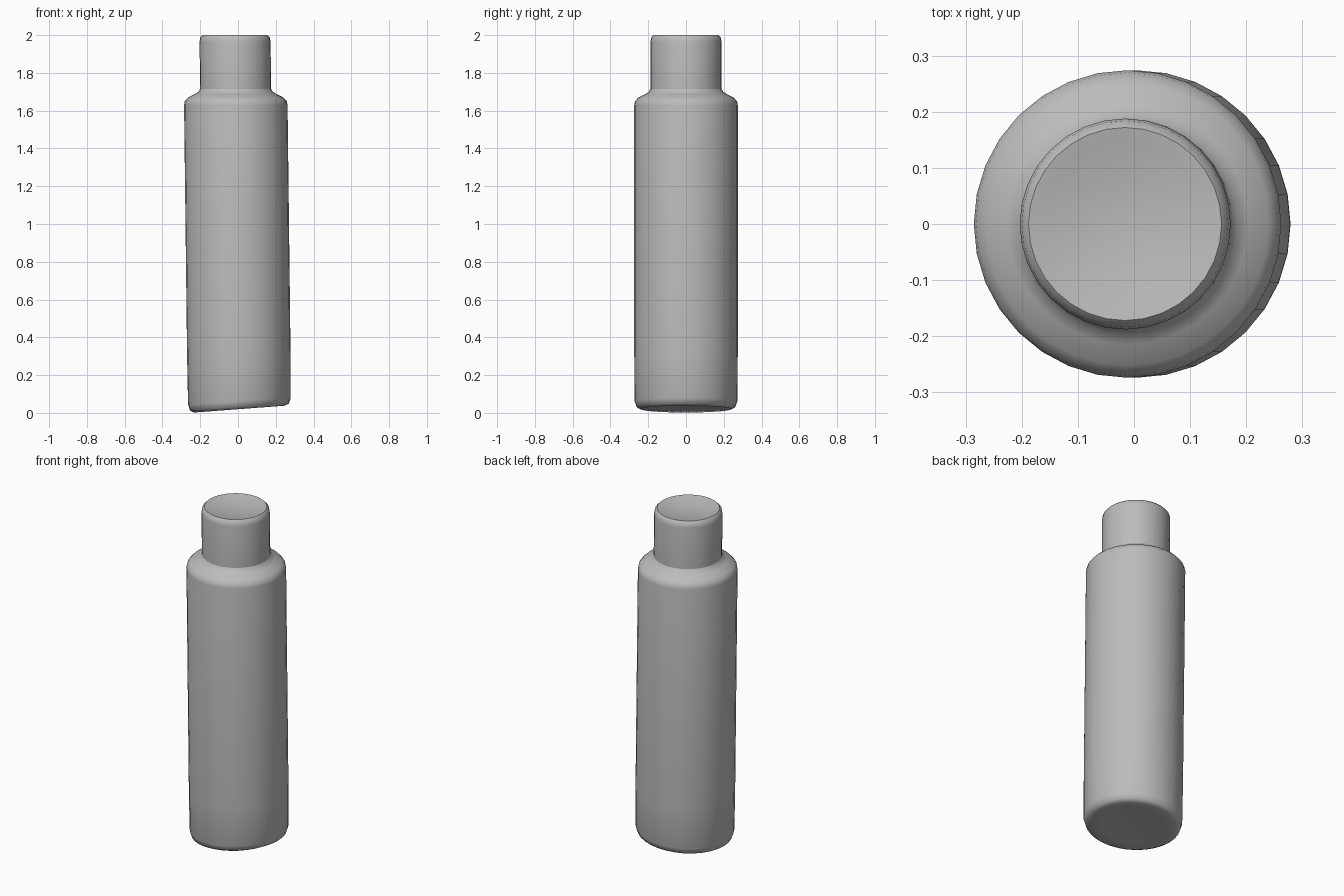
import bpy, bmesh, math

if "Cube" in bpy.data.objects:
    bpy.data.objects.remove(bpy.data.objects["Cube"], do_unlink=True)

grey = bpy.data.materials.new("plain grey")
grey.use_nodes = True
colour = (0.5, 0.5, 0.5, 1)
grey.diffuse_color = colour
grey.node_tree.nodes["Principled BSDF"].inputs["Base Color"].default_value = colour

SIDES = 32


def lean(co):
    """Tilt the base up to the right and lean the axis slightly to the left."""
    base = max(0, 1 - co.z / 0.3)
    co.z += base * (0.02 + 0.075 * co.x)
    co.x += 0.008 - 0.012 * co.z


def lathe(name, profile):
    """Revolve (radius, height) points; zero radius becomes a pole."""
    bm = bmesh.new()
    rings = []
    for r, z in profile:
        count = SIDES if r else 1
        rings.append([bm.verts.new((r * math.cos(math.tau * i / SIDES),
                                    r * math.sin(math.tau * i / SIDES), z))
                      for i in range(count)])
    for low, high in zip(rings, rings[1:]):
        for i in range(SIDES):
            j = (i + 1) % SIDES
            quad = [low[i % len(low)], low[j % len(low)],
                    high[j % len(high)], high[i % len(high)]]
            bm.faces.new(list(dict.fromkeys(quad)))
    for v in bm.verts:
        lean(v.co)
    bmesh.ops.recalc_face_normals(bm, faces=bm.faces)
    mesh = bpy.data.meshes.new(name)
    bm.to_mesh(mesh)
    bm.free()
    mesh.materials.append(grey)
    obj = bpy.data.objects.new(name, mesh)
    bpy.context.collection.objects.link(obj)
    bpy.ops.object.select_all(action="DESELECT")
    obj.select_set(True)
    bpy.context.view_layer.objects.active = obj
    bpy.ops.object.shade_smooth_by_angle(angle=math.radians(50))
    return obj


# Body: slightly tilted base, straight wall, rounded shoulder
lathe("bottle_body", [(0, 0.015), (0.18, 0.008), (0.24, 0), (0.262, 0.012),
                      (0.272, 0.045), (0.274, 0.3), (0.274, 1.63),
                      (0.27, 1.65), (0.252, 1.67), (0.215, 1.688),
                      (0.197, 1.70), (0.188, 1.715)])

# Cap: straight wall, rounded rim, shallow dished top
lathe("bottle_cap", [(0.188, 1.715), (0.188, 1.965), (0.184, 1.988),
                     (0.172, 2.0), (0.15, 1.996), (0.09, 1.982), (0, 1.978)])
